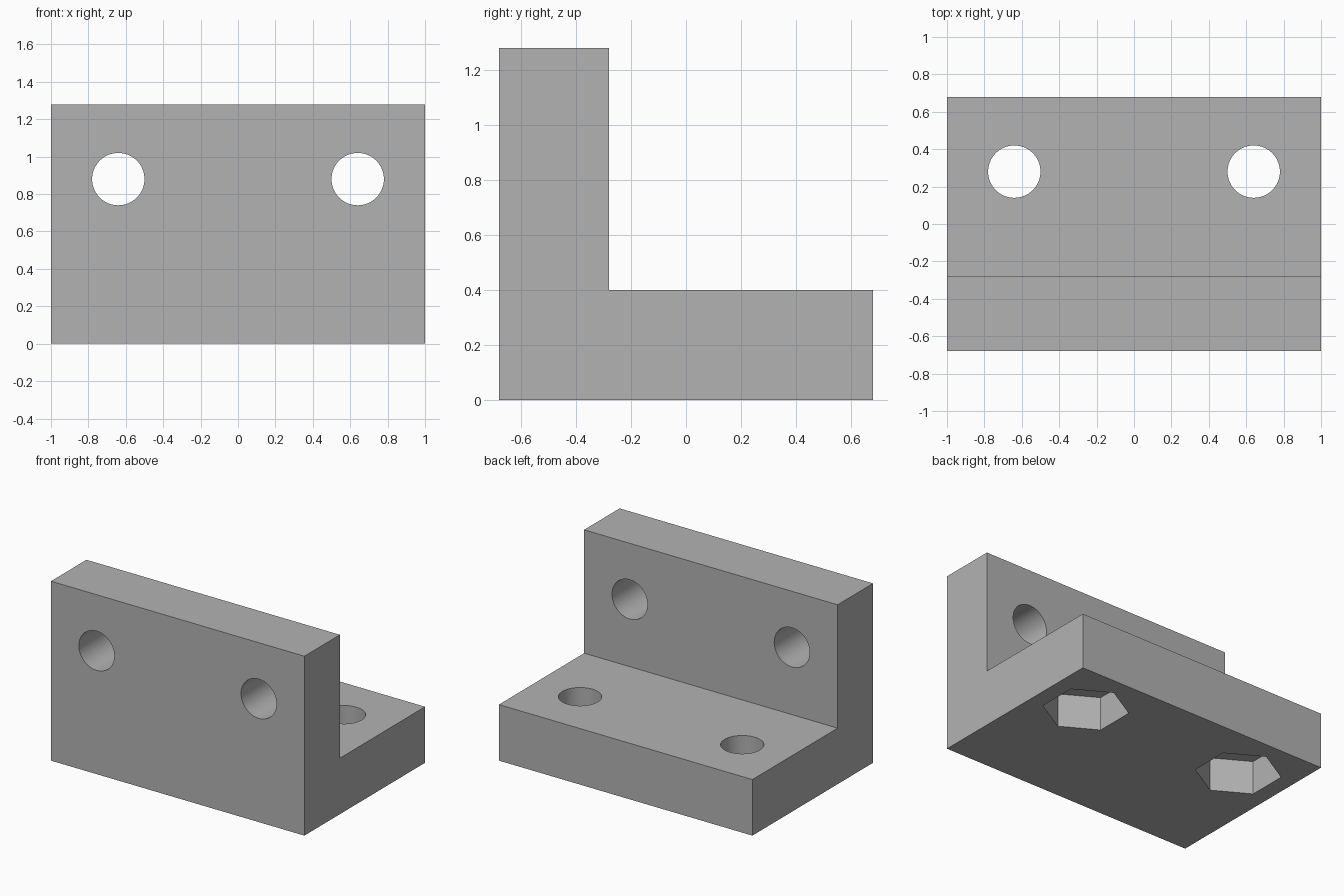
import bpy
import bmesh
from math import radians
from mathutils import Matrix, Vector

default = bpy.data.objects.get("Cube")
if default:
    bpy.data.objects.remove(default, do_unlink=True)

grey = bpy.data.materials.new("plain grey")
grey.use_nodes = True
colour = (0.45, 0.45, 0.45, 1)
grey.diffuse_color = colour
grey.node_tree.nodes["Principled BSDF"].inputs["Base Color"].default_value = colour

WIDTH, BACK, HEIGHT, THICK = 2.0, 0.68, 1.28, 0.4
HOLE_X, HOLE_Y, HOLE_Z, HOLE_R = 0.64, 0.28, 0.88, 0.14
NUT_R, NUT_DEPTH = 0.28, 0.24


def make_object(name, bm):
    bmesh.ops.recalc_face_normals(bm, faces=bm.faces)
    mesh = bpy.data.meshes.new(name)
    bm.to_mesh(mesh)
    bm.free()
    mesh.materials.append(grey)
    obj = bpy.data.objects.new(name, mesh)
    bpy.context.collection.objects.link(obj)
    return obj


def prism_cutter(name, centre, radius, length, sides, turn):
    bm = bmesh.new()
    bmesh.ops.create_cone(bm, cap_ends=True, segments=sides, radius1=radius,
                          radius2=radius, depth=length,
                          matrix=Matrix.Translation(centre) @ turn)
    cutter = make_object(name, bm)
    cutter.hide_render = True
    return cutter


# L-shaped bracket: side profile extruded across the width
bm = bmesh.new()
inner = THICK - BACK
profile = [(-BACK, 0), (BACK, 0), (BACK, THICK), (inner, THICK),
           (inner, HEIGHT), (-BACK, HEIGHT)]
end = bm.faces.new([bm.verts.new((-WIDTH / 2, y, z)) for y, z in profile])
grown = bmesh.ops.extrude_face_region(bm, geom=[end])["geom"]
bmesh.ops.translate(bm, vec=(WIDTH, 0, 0),
                    verts=[v for v in grown if isinstance(v, bmesh.types.BMVert)])
bracket = make_object("angle_bracket", bm)

# Screw holes through both plates, with hexagonal nut pockets under the base
upright = Matrix.Identity(4)
sideways = Matrix.Rotation(radians(90), 4, "X")
cutters = []
for side in (-1, 1):
    x = side * HOLE_X
    cutters += [
        prism_cutter("wall_hole_cutter", Vector((x, -0.48, HOLE_Z)),
                     HOLE_R, 0.6, 64, sideways),
        prism_cutter("base_hole_cutter", Vector((x, HOLE_Y, 0.2)),
                     HOLE_R, 0.6, 64, upright),
        # corners point towards front and back
        prism_cutter("nut_pocket_cutter", Vector((x, HOLE_Y, 0)),
                     NUT_R, NUT_DEPTH * 2, 6, upright),
    ]

bpy.ops.object.select_all(action="DESELECT")
bracket.select_set(True)
bpy.context.view_layer.objects.active = bracket
for cutter in cutters:
    cut = bracket.modifiers.new("cut", "BOOLEAN")
    cut.operation = "DIFFERENCE"
    cut.solver = "EXACT"
    cut.object = cutter
    bpy.ops.object.modifier_apply(modifier=cut.name)
    bpy.data.objects.remove(cutter, do_unlink=True)

# Smooth hole walls, crisp edges elsewhere
bpy.ops.object.shade_smooth_by_angle(angle=radians(30))
